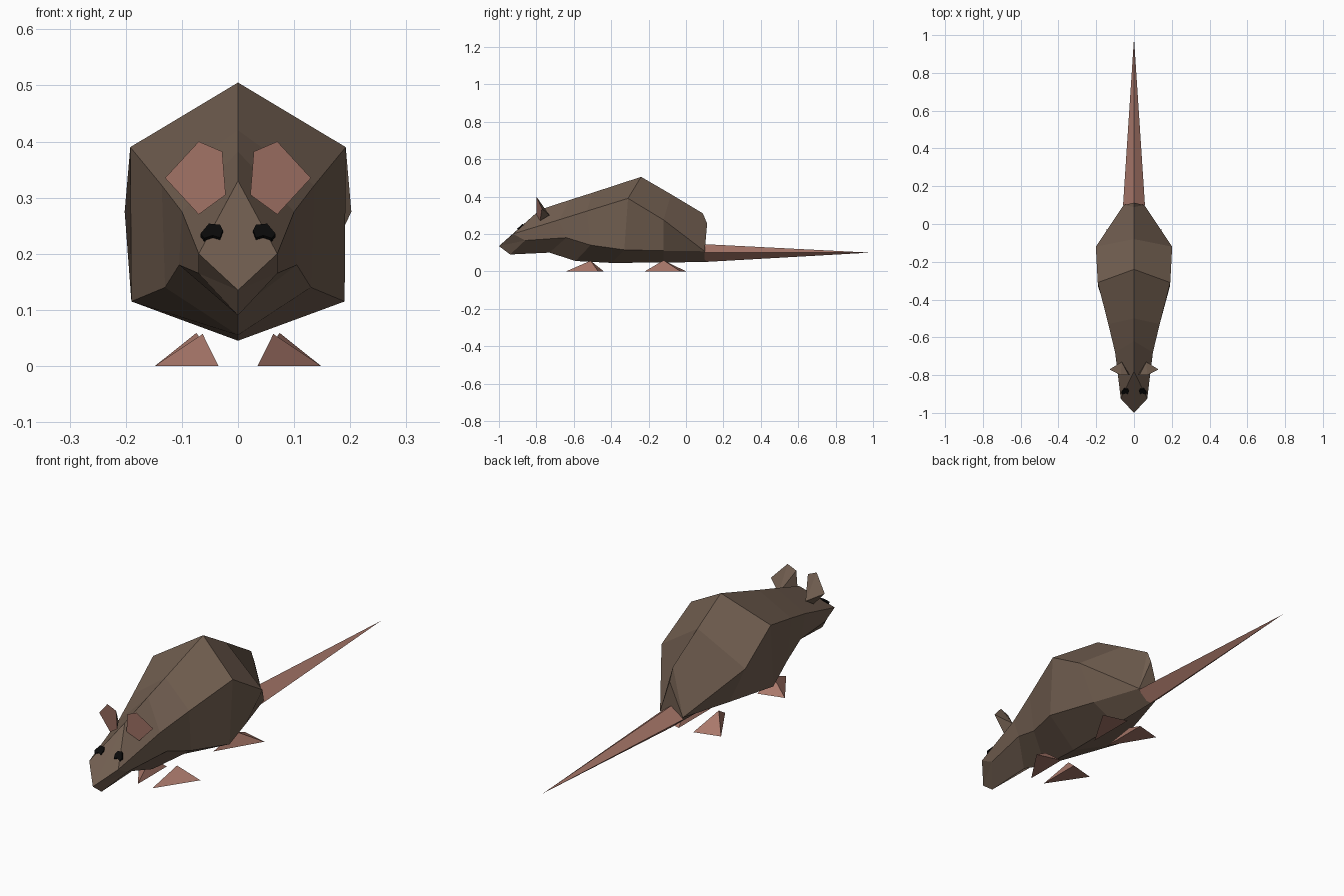
import bpy, bmesh
from mathutils import Vector

if "Cube" in bpy.data.objects:
    bpy.data.objects.remove(bpy.data.objects["Cube"])


def material(name, colour):
    m = bpy.data.materials.new(name)
    m.diffuse_color = (*colour, 1)
    m.use_nodes = True
    m.node_tree.nodes["Principled BSDF"].inputs["Base Color"].default_value = m.diffuse_color
    return m


BROWN = material("brown fur", (0.165, 0.112, 0.080))
PINK = material("pink skin", (0.40, 0.19, 0.147))
BLACK = material("black eye", (0.003, 0.003, 0.003))


def make(name, verts, faces, mats, rule=None, closed=True):
    """Mesh object with flat faces, welded points and outward normals."""
    me = bpy.data.meshes.new(name)
    bm = bmesh.new()
    vs = [bm.verts.new(v) for v in verts]
    for f in faces:
        bm.faces.new([vs[i] for i in f])
    bmesh.ops.remove_doubles(bm, verts=bm.verts, dist=0.0005)
    if closed:
        bmesh.ops.recalc_face_normals(bm, faces=bm.faces)
    for f in bm.faces:
        f.material_index = rule(f) if rule else 0
    bm.to_mesh(me)
    bm.free()
    for m in mats:
        me.materials.append(m)
    ob = bpy.data.objects.new(name, me)
    bpy.context.collection.objects.link(ob)
    return ob


# Body: sections from nose to rump, each as ridge (y,z), upper side, lower side, belly (y,z)
sections = [
    ((-1.0, .135), (0, -1.0, .135), (0, -1.0, .135), (-1.0, .135)),
    ((-.78, .33), (.07, -.925, .2), (.07, -.86, .165), (-.94, .09)),
    ((-.62, .382), (.10, -.68, .275), (.105, -.64, .18), (-.73, .10)),
    ((-.50, .42), (.136, -.53, .322), (.13, -.51, .14), (-.59, .055)),
    ((-.24, .505), (.192, -.31, .39), (.19, -.33, .115), (-.40, .045)),
    ((-.08, .412), (.202, -.12, .275), (.125, -.12, .11), (-.12, .047)),
    ((.09, .31), (.055, .10, .107), (.055, .10, .107), (.11, .05)),
]
verts = []
for (ty, tz), (ux, uy, uz), (lx, ly, lz), (by, bz) in sections:
    verts += [(0, ty, tz), (ux, uy, uz), (lx, ly, lz), (0, by, bz),
              (-lx, ly, lz), (-ux, uy, uz)]
faces = []
for s in range(len(sections) - 1):
    for k in range(6):
        a, b = s * 6 + k, s * 6 + (k + 1) % 6
        faces.append((a, b, b + 6, a + 6))
# Rump end, folded at a point just below the last ridge point
n = (len(sections) - 1) * 6
verts.append((0, .113, .255))
e = len(verts) - 1
faces += [(n, n + 1, e), (n, e, n + 5), (n + 1, n + 3, n + 5, e)]

# weld by hand-off: the nose ring collapses to one point and degenerate quads vanish
pos, index = [], []
for v in verts:
    if v not in pos:
        pos.append(v)
    index.append(pos.index(v))
clean = []
for f in faces:
    g = list(dict.fromkeys(index[i] for i in f))
    if len(g) > 2:
        clean.append(g)
make("body", pos, clean, [BROWN])

# Tail: four-sided spike
make("tail",
     [(0, .10, .145), (.058, .10, .1), (0, .10, .05), (-.058, .10, .1), (0, .985, .1)],
     [(0, 1, 4), (1, 2, 4), (2, 3, 4), (3, 0, 4), (3, 2, 1, 0)], [PINK])

ear = [(.07, -.80, .40), (.13, -.77, .335), (.07, -.78, .27),
       (.022, -.80, .305), (.028, -.80, .382), (.065, -.73, .30)]
eye = [(.067, .232), (.052, .25), (.032, .248), (.027, .238), (.032, .225),
       (.045, .229), (.060, .224)]
feet = {"front": [(.035, -.64, 0), (.148, -.47, 0), (.035, -.44, 0), (.063, -.51, .057)],
        "rear": [(.035, -.22, 0), (.148, -.03, 0), (.035, 0, 0), (.074, -.12, .059)]}

for side, s in (("left", -1), ("right", 1)):
    # Ear: pink front, brown back drawn to a point
    make(side + "_ear", [(s * x, y, z) for x, y, z in ear],
         [(0, 1, 2, 3, 4)] + [(i, (i + 1) % 5, 5) for i in range(5)],
         [BROWN, PINK], lambda f: 1 if len(f.verts) == 5 else 0)

    # Eye: thin plate lying on the sloped face
    slope = Vector((0, -.195, .22)).normalized()
    rim = [Vector((s * x, -1 + 1.128 * (z - .135), z)) for x, z in eye]
    k = len(rim)
    make(side + "_eye", [p + slope * .005 for p in rim] + [p - slope * .003 for p in rim],
         [tuple(range(k)), tuple(range(2 * k - 1, k - 1, -1))] +
         [(i, (i + 1) % k, (i + 1) % k + k, i + k) for i in range(k)], [BLACK])

    # Feet: low three-cornered pyramids
    for which, pts in feet.items():
        make(f"{side}_{which}_foot", [(s * x, y, z) for x, y, z in pts],
             [(0, 1, 2), (0, 1, 3), (1, 2, 3), (2, 0, 3)], [PINK])
